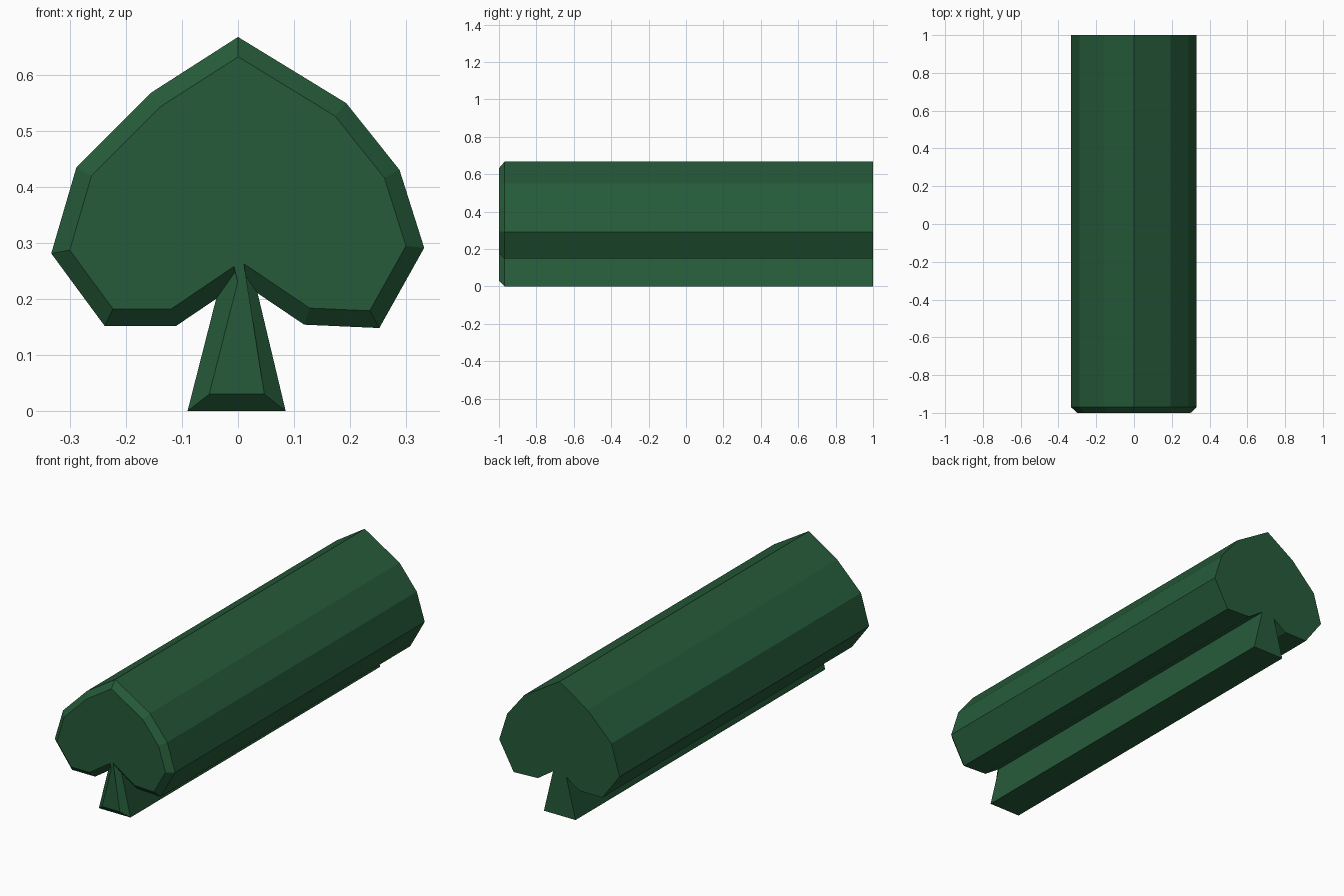
import bpy
import bmesh

if "Cube" in bpy.data.objects:
    bpy.data.objects.remove(bpy.data.objects["Cube"], do_unlink=True)

HALF_LENGTH = 1.0
BEVEL = 0.03

# Single flat colour
green = bpy.data.materials.new("dark green")
green.use_nodes = True
colour = (0.019, 0.105, 0.042, 1.0)
green.diffuse_color = colour
bsdf = next(n for n in green.node_tree.nodes if n.type == "BSDF_PRINCIPLED")
bsdf.inputs["Base Color"].default_value = colour

# Spade outline (x, z): right lobe, stem, then left lobe
outline = [
    (0, 0.667), (0.193, 0.549), (0.288, 0.43), (0.332, 0.291),
    (0.252, 0.148), (0.118, 0.154), (0.035, 0.21),
    (0.085, 0), (-0.09, 0),
    (-0.039, 0.2), (-0.11, 0.152), (-0.238, 0.152),
    (-0.333, 0.281), (-0.288, 0.435), (-0.156, 0.567),
]

# Long bar: the front outline extruded to the back
bm = bmesh.new()
front = bm.faces.new([bm.verts.new((x, BEVEL - HALF_LENGTH, z)) for x, z in outline])
back = bmesh.ops.extrude_face_region(bm, geom=[front], use_keep_orig=True)
for v in (g for g in back["geom"] if isinstance(g, bmesh.types.BMVert)):
    v.co.y = HALF_LENGTH
bmesh.ops.recalc_face_normals(bm, faces=bm.faces)

# Bevelled front end: inset the cap and push it forward
bmesh.ops.inset_region(bm, faces=[front], thickness=BEVEL, use_even_offset=True)
for v in front.verts:
    v.co.y = -HALF_LENGTH
bmesh.ops.recalc_face_normals(bm, faces=bm.faces)

mesh = bpy.data.meshes.new("spade_bar")
bm.to_mesh(mesh)
bm.free()
mesh.materials.append(green)
bar = bpy.data.objects.new("spade_bar", mesh)
bpy.context.collection.objects.link(bar)
